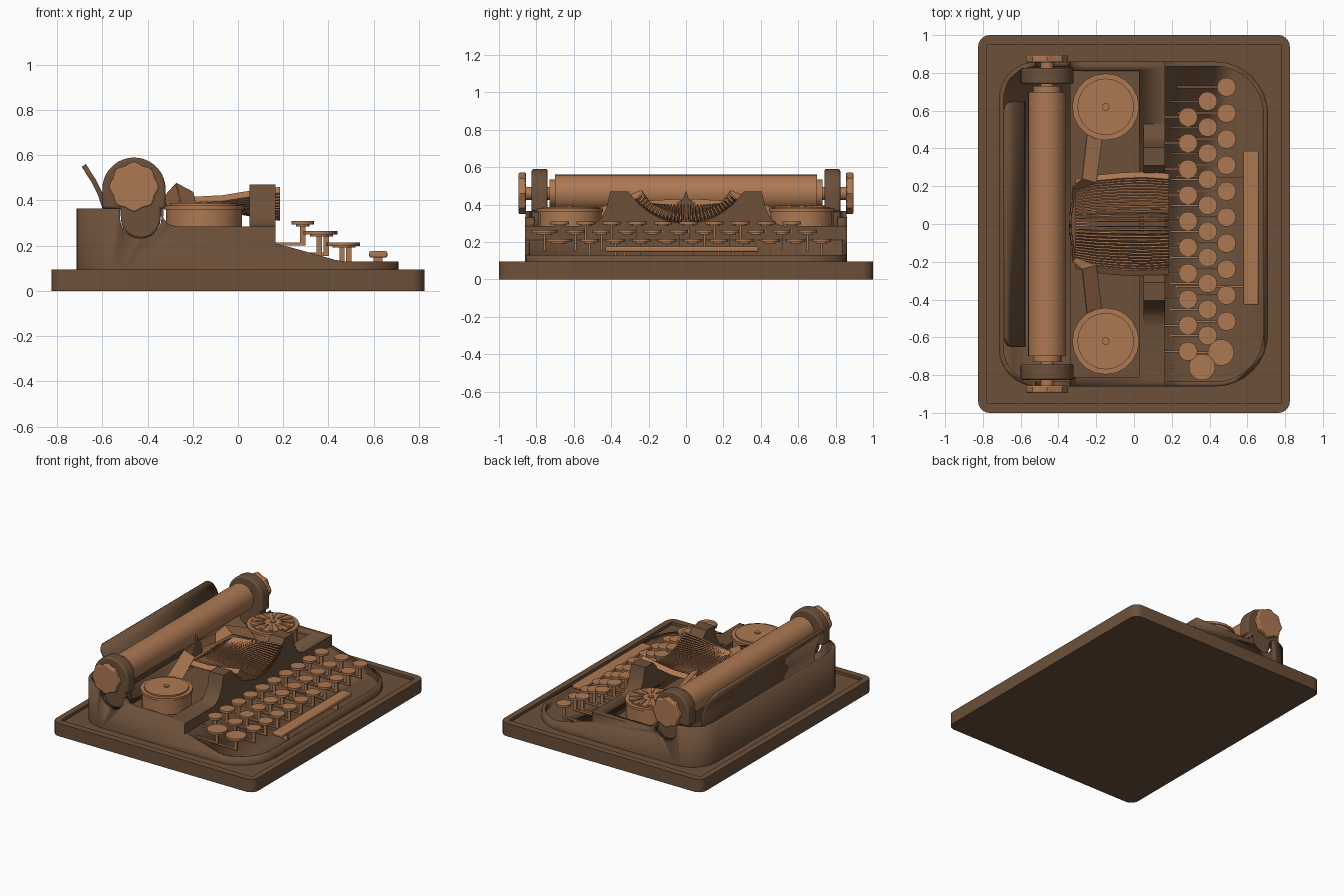
import bpy, bmesh
from math import sin, cos, pi, radians, sqrt
from mathutils import Vector

if "Cube" in bpy.data.objects:
    bpy.data.objects.remove(bpy.data.objects["Cube"])


def material(name, rgb):
    m = bpy.data.materials.new(name)
    m.diffuse_color = (*rgb, 1)
    m.use_nodes = True
    m.node_tree.nodes["Principled BSDF"].inputs["Base Color"].default_value = m.diffuse_color
    return m


DARK = material("dark_brown", (0.15, 0.08, 0.042))
LIGHT = material("copper_brown", (0.42, 0.19, 0.085))


def finish(name, bm, mat, smooth=True):
    bmesh.ops.recalc_face_normals(bm, faces=bm.faces)
    me = bpy.data.meshes.new(name)
    bm.to_mesh(me)
    bm.free()
    ob = bpy.data.objects.new(name, me)
    bpy.context.collection.objects.link(ob)
    me.materials.append(mat)
    bpy.ops.object.select_all(action='DESELECT')
    ob.select_set(True)
    bpy.context.view_layer.objects.active = ob
    if smooth:
        bpy.ops.object.shade_smooth_by_angle(angle=radians(30))
    return ob


def add_prism(bm, pts, axis, a, b):
    place = {'x': lambda u, v, w: (w, u, v), 'y': lambda u, v, w: (u, w, v), 'z': lambda u, v, w: (u, v, w)}[axis]
    lo = [bm.verts.new(place(u, v, a)) for u, v in pts]
    hi = [bm.verts.new(place(u, v, b)) for u, v in pts]
    bm.faces.new(lo)
    bm.faces.new(hi)
    for i in range(len(pts)):
        j = (i + 1) % len(pts)
        bm.faces.new((lo[i], lo[j], hi[j], hi[i]))


def prism(name, pts, axis, a, b, mat=DARK):
    bm = bmesh.new()
    add_prism(bm, pts, axis, a, b)
    return finish(name, bm, mat)


def arc(cx, cy, r, a0, a1, n):
    return [(cx + r * cos(radians(a0 + (a1 - a0) * i / n)), cy + r * sin(radians(a0 + (a1 - a0) * i / n)))
            for i in range(n + 1)]


def ring(cx, cy, r, n):
    return arc(cx, cy, r, 0, 360, n)[:-1]


def rounded(x0, x1, y, rb, rf, n=8):
    return (arc(x1 - rf, y - rf, rf, 0, 90, n) + arc(x0 + rb, y - rb, rb, 90, 180, n)
            + arc(x0 + rb, rb - y, rb, 180, 270, n) + arc(x1 - rf, rf - y, rf, 270, 360, n))


def box(x0, x1, z0, z1):
    return [(x0, z0), (x1, z0), (x1, z1), (x0, z1)]


def apply_mod(ob, kind, **settings):
    m = ob.modifiers.new(kind, kind)
    for k, v in settings.items():
        setattr(m, k, v)
    bpy.context.view_layer.objects.active = ob
    bpy.ops.object.modifier_apply(modifier=m.name)


def boolean(ob, cutter, op='DIFFERENCE'):
    apply_mod(ob, 'BOOLEAN', object=cutter, operation=op, solver='EXACT')
    bpy.data.objects.remove(cutter)


# base tray with a raised rim
tray = prism("base_tray", rounded(-.825, .825, 1, .06, .06, 5), 'z', 0, .095)
boolean(tray, prism("cut", rounded(-.78, .78, .95, .01, .01, 2), 'z', .075, .2))

# body shell: rounded plan trimmed by the side profile
body = prism("body_shell", rounded(-.715, .71, .86, .2, .28), 'z', .07, .5)
side = [(-.9, .06), (-.9, .365), (-.36, .365), (-.335, .33), (-.31, .295), (-.27, .285), (.165, .285),
        (.165, .21), (.25, .188), (.35, .16), (.43, .137), (.48, .13), (.9, .13), (.9, .06)]
boolean(body, prism("cut", side, 'y', -1, 1), 'INTERSECT')
for profile in ([(.165, .6), (.165, .21), (.25, .09), (.9, .09), (.9, .6)], box(-.9, -.34, .15, .6)):
    cutter = prism("cut", rounded(-.69, .685, .835, .175, .255), 'z', .05, .55)
    boolean(cutter, prism("cut2", profile, 'y', -1, 1), 'INTERSECT')
    boolean(body, cutter)
boolean(body, prism("cut", box(-.36, .03, .255, .6), 'y', -.81, .81))
boolean(body, prism("cut", arc(-.43, .325, .092, 180, 360, 12) + [(-.338, .6), (-.522, .6)], 'y', -1, 1))

# front wall carrying the type basket
half = [(.53, .25), (.53, .285), (.49, .295), (.455, .325), (.425, .38), (.405, .47), (.31, .47)]
dip = [(y / 40, .66 - sqrt(.1296 - (y / 40) ** 2)) for y in range(10, -11, -2)]
prism("type_basket_wall", half + dip + [(-y, z) for y, z in reversed(half)], 'x', .05, .165)

# type bars fanned in a bowl
bm = bmesh.new()
N = 30
for i in range(N):
    t = -1 + 2 * i / (N - 1)
    a = radians(49 * t)
    up = Vector((0, -sin(a), cos(a)))
    tang = Vector((0, cos(a), sin(a))) * .0045
    y, z, zb = .33 * sin(a), .66 - .33 * cos(a), .38 + .02 * t * t
    path = [(.185, y, z), (.05, y * 1.04, z * .6 + zb * .4), (-.07, y * 1.02, z * .15 + zb * .85),
            (-.2, y * .97, zb), (-.31, y * .88, zb - .07)]
    rows = []
    for p in path:
        p = Vector(p)
        rows.append([bm.verts.new(p + s * tang + h * up) for s, h in ((-1, -.02), (1, -.02), (1, .02), (-1, .02))])
    for r0, r1 in zip(rows, rows[1:]):
        for k in range(4):
            bm.faces.new((r0[k], r0[(k + 1) % 4], r1[(k + 1) % 4], r1[k]))
    bm.faces.new(rows[0])
    bm.faces.new(rows[-1])
finish("type_bars", bm, LIGHT, False)
prism("type_guide", [(-.06, .33), (.06, .33), (.05, .41), (.015, .43), (0, .475), (-.015, .43), (-.05, .41)],
      'x', -.345, -.33)

# platen roller with shaft
bm = bmesh.new()
add_prism(bm, ring(-.46, .46, .1, 32), 'y', -.7, .7)
add_prism(bm, ring(-.46, .46, .075, 32), 'y', -.73, .73)
add_prism(bm, ring(-.46, .46, .035, 16), 'y', -.88, .88)
finish("platen_roller", bm, LIGHT)

# carriage end caps and scalloped knobs
cap = (arc(-.46, .45, .14, 0, 180, 18) + [(-.6, .365), (-.52, .365)] + arc(-.43, .32, .088, 180, 360, 12)
       + [(-.342, .365), (-.32, .365)])
knob = [(-.46 + (.105 + .006 * cos(8 * a)) * cos(a), .46 + (.105 + .006 * cos(8 * a)) * sin(a))
        for a in [2 * pi * i / 32 for i in range(32)]]
for s, label in ((1, "left"), (-1, "right")):
    ob = prism("carriage_cap_" + label, cap, 'y', s * .74, s * .825)
    apply_mod(ob, 'BEVEL', width=.015, segments=3, limit_method='ANGLE', angle_limit=radians(50))
    ob = prism("platen_knob_" + label, knob, 'y', s * .855, s * .895, LIGHT)
    apply_mod(ob, 'BEVEL', width=.007, segments=2, limit_method='ANGLE', angle_limit=radians(50))

# curved paper rest behind the platen
bm = bmesh.new()
rows = [[bm.verts.new((x, s * w, z)) for s in (-1, 1)] for x, z, w in
        ((-.585, .2, .65), (-.59, .37, .65), (-.61, .43, .65), (-.64, .49, .65), (-.66, .52, .645),
         (-.672, .54, .63), (-.682, .555, .6))]
for a, b in zip(rows, rows[1:]):
    bm.faces.new((a[0], a[1], b[1], b[0]))
apply_mod(finish("paper_rest", bm, DARK), 'SOLIDIFY', thickness=.022, offset=0)

# ribbon spools: one slotted, one with a plain cover, and ribbon strips
for s, label in ((1, "left"), (-1, "right")):
    bm = bmesh.new()
    cy = .62 * s
    for r, z0, z1, n in ((.168, .25, .365, 20), (.177, .36, .378, 20), (.15, .37, .388, 20), (.02, .38, .396, 10)):
        add_prism(bm, ring(-.15, cy, r, n), 'z', z0, z1)
    if s > 0:
        for i in range(12):
            a = 2 * pi * i / 12
            d, e = Vector((cos(a), sin(a))), Vector((-sin(a), cos(a)))
            c = Vector((-.15, cy))
            add_prism(bm, [c + d * .055 + e * .004, c + d * .055 - e * .004, c + d * .14 - e * .014,
                           c + d * .14 + e * .014], 'z', .38, .394)
    finish("ribbon_spool_" + label, bm, LIGHT)
    bm = bmesh.new()
    rows = [[bm.verts.new((x, y * s, z)) for x, y, z in pair] for pair in (
        ((-.25, .47, .375), (-.17, .46, .31)), ((-.275, .24, .475), (-.2, .22, .435)),
        ((-.325, .2, .42), (-.31, .18, .36)), ((-.335, .03, .43), (-.335, .03, .37)))]
    for a, b in zip(rows, rows[1:]):
        bm.faces.new((a[0], a[1], b[1], b[0]))
    apply_mod(finish("ribbon_" + label, bm, LIGHT, False), 'SOLIDIFY', thickness=.008, offset=0)

# keys with stems and levers
keys = [(x, y0 - .1378 * i, z, .05) for x, y0, z in ((.286, .566, .31), (.39, .65, .265), (.49, .725, .215))
        for i in range(10)]
keys += [(.46, -.68, .215, .07), (.36, -.757, .265, .07)]
heads, levers = bmesh.new(), bmesh.new()
for x, y, z, r in keys:
    add_prism(heads, ring(x, y, r, 18), 'z', z - .016, z)
    add_prism(heads, ring(x, y, r * .6, 12), 'z', z - .024, z - .015)
    foot = z - .11
    add_prism(levers, box(x - .012, x + .012, foot, z - .02), 'y', y - .005, y + .005)
    add_prism(levers, [(.155, foot), (x + .012, foot), (x + .012, foot + .014), (.155, foot + .014)],
              'y', y - .005, y + .005)
finish("key_heads", heads, LIGHT)
finish("key_levers", levers, LIGHT, False)

# space bar on two arms
space = prism("space_bar", box(.58, .66, .147, .176), 'y', -.43, .387, LIGHT)
apply_mod(space, 'BEVEL', width=.008, segments=2)
bm = bmesh.new()
for y in (-.33, .25):
    add_prism(bm, box(.6, .64, .09, .15), 'y', y - .006, y + .006)
    add_prism(bm, box(.2, .62, .115, .13), 'y', y - .005, y + .005)
finish("space_bar_arms", bm, LIGHT, False)
